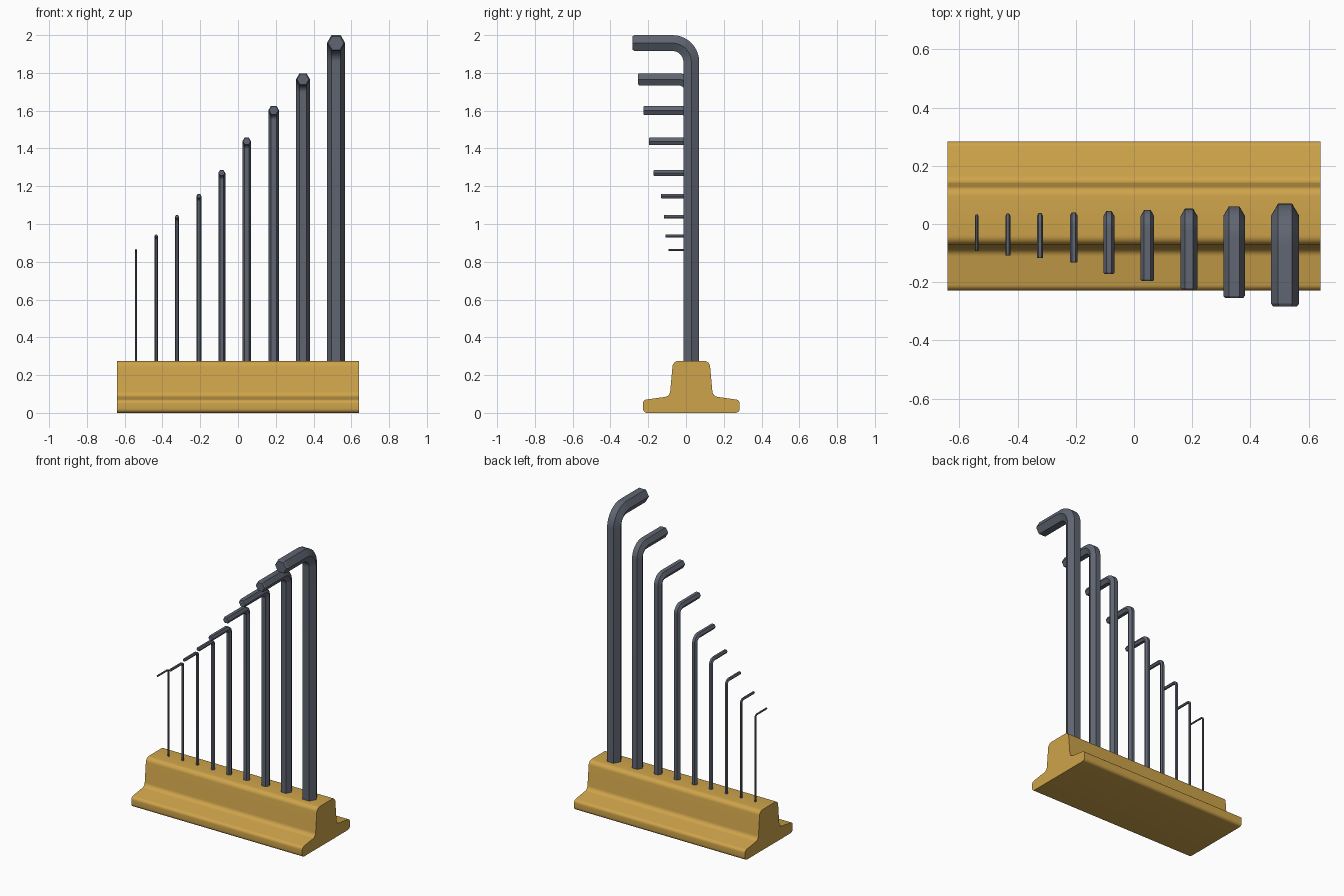
import bpy, bmesh, math
from mathutils import Vector

if "Cube" in bpy.data.objects:
    bpy.data.objects.remove(bpy.data.objects["Cube"])


def material(name, rgb):
    m = bpy.data.materials.new(name)
    m.diffuse_color = (*rgb, 1)
    m.use_nodes = True
    m.node_tree.nodes["Principled BSDF"].inputs["Base Color"].default_value = m.diffuse_color
    return m


YELLOW = material("warm_yellow", (0.62, 0.37, 0.07))
STEEL = material("dark_steel", (0.115, 0.13, 0.165))
CY = 0.028          # depth position of the stand's centre line


def finish(name, bm, mat):
    bmesh.ops.recalc_face_normals(bm, faces=bm.faces)
    me = bpy.data.meshes.new(name)
    bm.to_mesh(me)
    bm.free()
    me.materials.append(mat)
    ob = bpy.data.objects.new(name, me)
    bpy.context.collection.objects.link(ob)
    bpy.ops.object.select_all(action='DESELECT')
    ob.select_set(True)
    bpy.context.view_layer.objects.active = ob
    bpy.ops.object.shade_smooth_by_angle(angle=math.radians(32))
    return ob


def loft(bm, rings):
    """Skin a list of equal-length point rings and cap both ends."""
    loops = [[bm.verts.new(p) for p in r] for r in rings]
    n = len(loops[0])
    for a, b in zip(loops, loops[1:]):
        for i in range(n):
            j = (i + 1) % n
            bm.faces.new((a[i], a[j], b[j], b[i]))
    bm.faces.new(loops[0])
    bm.faces.new(loops[-1])


def rounded(points, steps=6):
    """Round each (y, z, radius) corner of an open profile."""
    out = []
    for i, (y, z, r) in enumerate(points):
        p = Vector((y, z))
        if r == 0:
            out.append(p)
            continue
        a = (Vector(points[i - 1][:2]) - p).normalized()
        b = (Vector(points[i + 1][:2]) - p).normalized()
        half = a.angle(b) / 2
        d = r / math.tan(half)
        c = p + (a + b).normalized() * (r / math.sin(half))
        u, v = p + a * d - c, p + b * d - c
        sweep = u.angle_signed(v)
        for k in range(steps + 1):
            t = -sweep * k / steps
            out.append(c + Vector((u.x * math.cos(t) - u.y * math.sin(t),
                                   u.x * math.sin(t) + u.y * math.cos(t))))
    return out


# Stand: rail-shaped half profile, mirrored and extruded along x
half = rounded([(0, 0, 0), (0.256, 0, 0.022), (0.256, 0.068, 0.022),
                (0.114, 0.088, 0.032), (0.097, 0.275, 0.032), (0, 0.275, 0)])
profile = half + [Vector((-p.x, p.y)) for p in reversed(half[1:-1])]
bm = bmesh.new()
loft(bm, [[(x, CY + p.x, p.y) for p in profile] for x in (-0.641, 0.641)])
finish("stand", bm, YELLOW)


# Hex keys: x, width across corners, top height, front tip y, bend radius
keys = [
    (-0.540, 0.012, 0.868, -0.093, 0.018),
    (-0.433, 0.017, 0.944, -0.109, 0.022),
    (-0.323, 0.021, 1.047, -0.117, 0.026),
    (-0.207, 0.027, 1.159, -0.132, 0.031),
    (-0.086, 0.037, 1.286, -0.171, 0.037),
    (0.046, 0.046, 1.457, -0.196, 0.042),
    (0.189, 0.057, 1.626, -0.225, 0.050),
    (0.344, 0.074, 1.798, -0.254, 0.070),
    (0.519, 0.097, 2.000, -0.283, 0.100),
]


def hex_key(index, x, width, top, tip, bend):
    r = width / 2
    zc = top - r * math.cos(math.pi / 6)     # height of the short arm's axis
    ch = 0.2 * r                             # tip chamfer

    def ring(y, z, ang, scale=1.0):
        # ang turns the section from upright (0) to facing the front (pi/2)
        out = []
        for k in range(6):
            a = k * math.pi / 3
            s = r * scale * math.sin(a)
            out.append((x + r * scale * math.cos(a),
                        y + s * math.cos(ang), z + s * math.sin(ang)))
        return out

    rings = [ring(CY, 0.14, 0)]
    for k in range(11):
        t = k / 10 * math.pi / 2
        rings.append(ring(CY - bend + bend * math.cos(t),
                          zc - bend + bend * math.sin(t), t))
    rings.append(ring(tip + ch, zc, math.pi / 2))
    rings.append(ring(tip, zc, math.pi / 2, 0.85))
    bm = bmesh.new()
    loft(bm, rings)
    finish(f"hex_key_{index}", bm, STEEL)


for i, k in enumerate(keys, 1):
    hex_key(i, *k)
